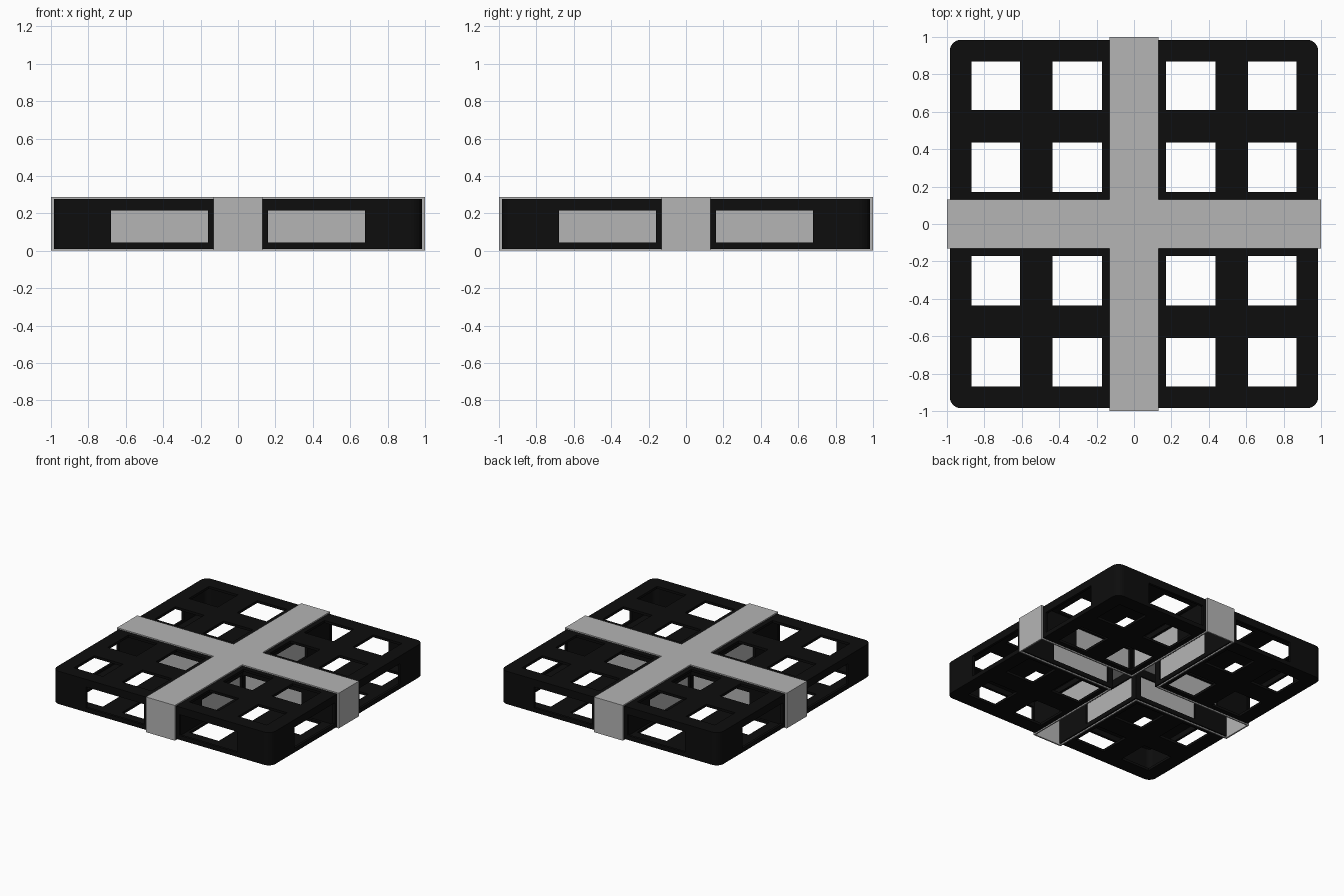
import bpy, bmesh
from mathutils import Matrix, Vector

if "Cube" in bpy.data.objects:
    bpy.data.objects.remove(bpy.data.objects["Cube"], do_unlink=True)


def material(name, rgb):
    m = bpy.data.materials.new(name)
    m.use_nodes = True
    m.diffuse_color = (*rgb, 1)
    m.node_tree.nodes["Principled BSDF"].inputs["Base Color"].default_value = (*rgb, 1)
    return m


black = material("matte black", (0.004, 0.004, 0.004))
grey = material("ribbon grey", (0.46, 0.46, 0.46))


def add_box(bm, x, y, z):
    """Add a box given its (min, max) range on each axis."""
    lo, hi = Vector((x[0], y[0], z[0])), Vector((x[1], y[1], z[1]))
    mat = Matrix.Translation((lo + hi) / 2) @ Matrix.Diagonal((*(hi - lo), 1))
    bmesh.ops.create_cube(bm, size=1, matrix=mat)


def make(name, bm, mat):
    mesh = bpy.data.meshes.new(name)
    bm.to_mesh(mesh)
    bm.free()
    mesh.materials.append(mat)
    ob = bpy.data.objects.new(name, mesh)
    bpy.context.scene.collection.objects.link(ob)
    return ob


def boxes(name, ranges, mat):
    bm = bmesh.new()
    for r in ranges:
        add_box(bm, *r)
    return make(name, bm, mat)


def mirror(ob):
    m = ob.modifiers.new("Mirror", "MIRROR")
    m.use_axis = (True, True, False)
    m.use_mirror_merge = False


def both_arms(ranges):
    """Repeat boxes of the x arm on the y arm."""
    return ranges + [(y, x, z) for x, y, z in ranges]


HALF = 0.13          # half width of the ribbon
EDGE = 0.985         # outer side of the crate
LOW, HIGH = 0.01, 0.277
WIN = (0.16, 0.68)   # side window, along the wall
WIN_Z = (0.045, 0.215)
HOLES = [(0.17, 0.435), (0.61, 0.87)]

# Crate quarter: hollow box with one rounded outer corner
bm = bmesh.new()
add_box(bm, (HALF, EDGE), (HALF, EDGE), (LOW, HIGH))
corner = [e for e in bm.edges if all(v.co.x > 0.9 and v.co.y > 0.9 for v in e.verts)]
bmesh.ops.bevel(bm, geom=corner, offset=0.06, segments=6, profile=0.5, affect="EDGES")
crate = make("crate_quarters", bm, black)
shell = crate.modifiers.new("Shell", "SOLIDIFY")
shell.thickness = 0.02
shell.offset = -1
shell.use_even_offset = True

# Cutters: square holes in top and bottom, windows through the walls
span = (0.05, 1.2)
cutters = [
    boxes("hole_cutter", [(x, y, (-0.2, 0.5)) for x in HOLES for y in HOLES], black),
    boxes("window_cutter_x", [(span, WIN, WIN_Z)], black),
    boxes("window_cutter_y", [(WIN, span, WIN_Z)], black),
]
for c in cutters:
    c.hide_render = True
    b = crate.modifiers.new("Cut", "BOOLEAN")
    b.operation = "DIFFERENCE"
    b.solver = "EXACT"
    b.object = c
mirror(crate)

# Bake the crate, then drop the cutters
bpy.context.view_layer.update()
deps = bpy.context.evaluated_depsgraph_get()
baked = bpy.data.meshes.new_from_object(crate.evaluated_get(deps))
crate.modifiers.clear()
crate.data = baked
for c in cutters:
    bpy.data.objects.remove(c, do_unlink=True)
for p in crate.data.polygons:
    p.use_smooth = False

# Ribbon side sheets hanging between the quarters
sheets = boxes("ribbon_side_sheets",
               both_arms([((HALF - 0.01, 0.995), (HALF - 0.01, HALF), (0, 0.28))]), grey)
mirror(sheets)

# Black window frames lining the inside of the ribbon channel
lining = (HALF - 0.02, HALF - 0.01)
frames = boxes("channel_frames", both_arms([
    ((lining[0], EDGE), lining, (LOW, WIN_Z[0])),
    ((lining[0], EDGE), lining, (WIN_Z[1], HIGH)),
    ((lining[0], WIN[0]), lining, WIN_Z),
    ((WIN[1], EDGE), lining, WIN_Z),
]), black)
mirror(frames)

# Ribbon cross on top
top = (0.277, 0.287)
boxes("ribbon_top", [
    ((-1, 1), (-HALF, HALF), top),
    ((-HALF, HALF), (HALF, 1), top),
    ((-HALF, HALF), (-1, -HALF), top),
], grey)

# Ribbon end plates folded down the four sides
boxes("ribbon_end_plates", both_arms([
    ((s - 0.006, s + 0.006), (-HALF, HALF), (0, 0.277)) for s in (-0.994, 0.994)
]), grey)
